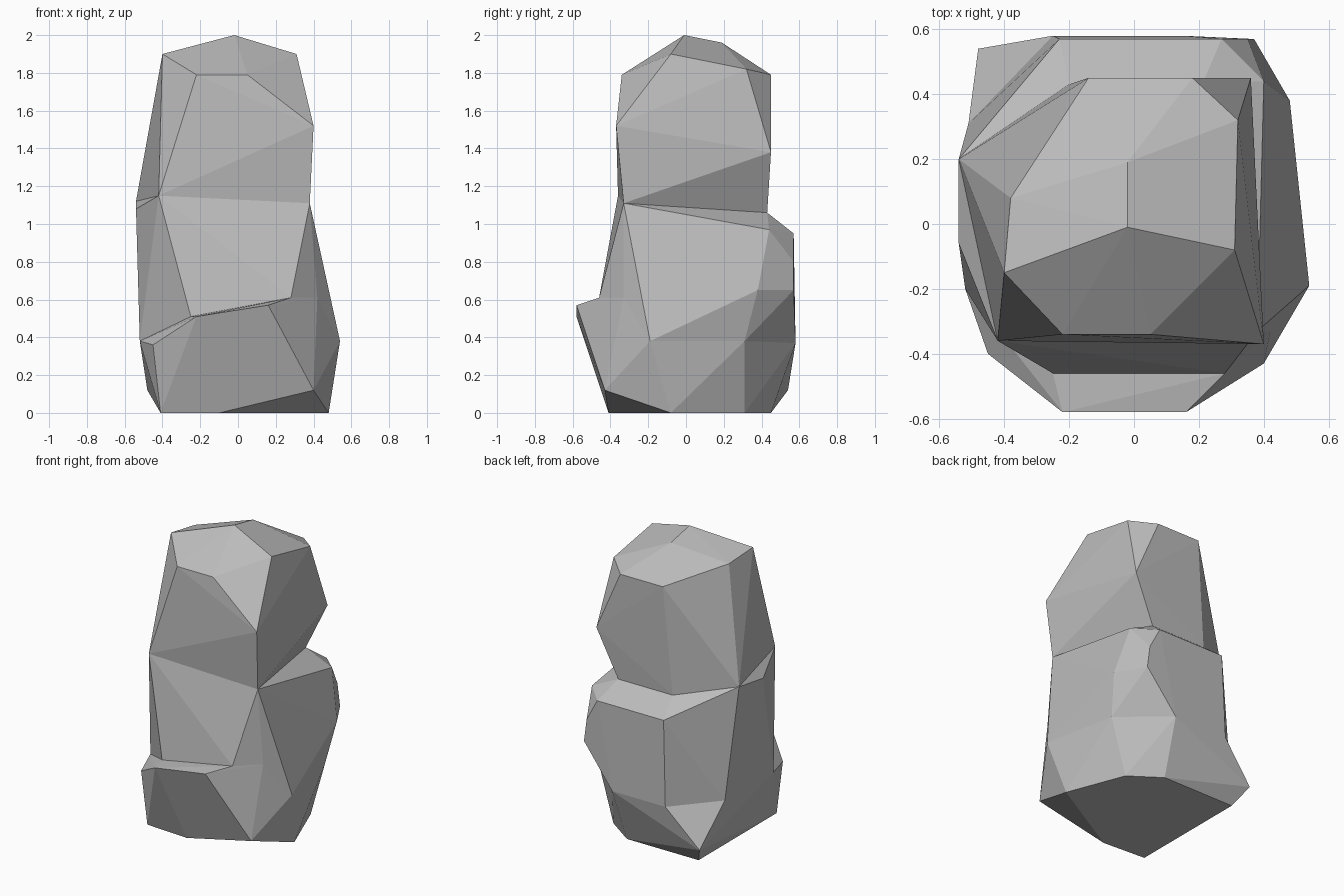
import bpy
import bmesh
import math

cube = bpy.data.objects.get("Cube")
if cube:
    bpy.data.objects.remove(cube, do_unlink=True)

# One stone colour for everything
stone = bpy.data.materials.new("stone_grey")
stone.use_nodes = True
GREY = (0.5, 0.5, 0.5, 1)
stone.diffuse_color = GREY
stone.node_tree.nodes["Principled BSDF"].inputs["Base Color"].default_value = GREY


def add_rock(name, corners):
    """Chisel a flat-faced boulder as the convex hull of its corners."""
    bm = bmesh.new()
    for corner in corners:
        bm.verts.new(corner)
    result = bmesh.ops.convex_hull(bm, input=bm.verts[:])
    loose = {g for g in result["geom_interior"] + result["geom_unused"]
             if isinstance(g, bmesh.types.BMVert)}
    bmesh.ops.delete(bm, geom=list(loose), context="VERTS")
    bmesh.ops.dissolve_limit(bm, angle_limit=math.radians(1.5),
                             verts=bm.verts[:], edges=bm.edges[:])
    bmesh.ops.recalc_face_normals(bm, faces=bm.faces[:])
    mesh = bpy.data.meshes.new(name)
    bm.to_mesh(mesh)
    bm.free()
    mesh.materials.append(stone)
    rock = bpy.data.objects.new(name, mesh)
    bpy.context.collection.objects.link(rock)
    return rock


# Corner rings where neighbouring rocks meet
ledge = [(-.25, -.46, .51), (.28, -.46, .61), (.42, -.33, .61)]
waist = [(.54, -.19, .38), (.44, .31, .38), (.15, .58, .37),
         (-.25, .58, .37), (-.51, .31, .38), (-.52, -.20, .38)]
neck = [(.38, -.33, 1.11), (-.42, -.36, 1.15), (-.54, .20, 1.12),
        (-.20, .43, 1.06), (.21, .43, 1.06)]

# Wide base rock with the front shelf
foot = [(.48, -.08, 0), (.33, .31, 0), (.13, .45, 0),
        (-.41, .45, 0), (-.41, -.39, 0), (-.10, -.41, 0)]
base_sides = [(.40, -.43, .12), (-.48, .54, .12), (-.45, -.40, .36),
              (-.22, -.58, .51), (.16, -.58, .57)]
add_rock("base_rock", foot + base_sides + waist + ledge)

# Middle rock bulging to the back
middle_sides = [(.48, .38, .65), (.37, .57, .65), (.35, .57, .80),
                (.27, .57, .95), (-.23, .57, .95), (.40, .44, .97),
                (-.54, -.06, 1.08)]
add_rock("middle_rock", waist + ledge + middle_sides + neck)

# Top rock with a faceted crown
shoulders = [(.40, -.37, 1.52), (.36, .45, 1.38), (.18, .45, 1.79),
             (-.14, .45, 1.79), (-.22, -.34, 1.79), (.05, -.34, 1.79)]
crown = [(-.02, -.01, 2), (-.02, .19, 1.96), (.31, -.08, 1.90),
         (.32, .32, 1.82), (-.40, -.15, 1.90), (-.38, .08, 1.87)]
add_rock("top_rock", neck + shoulders + crown)
